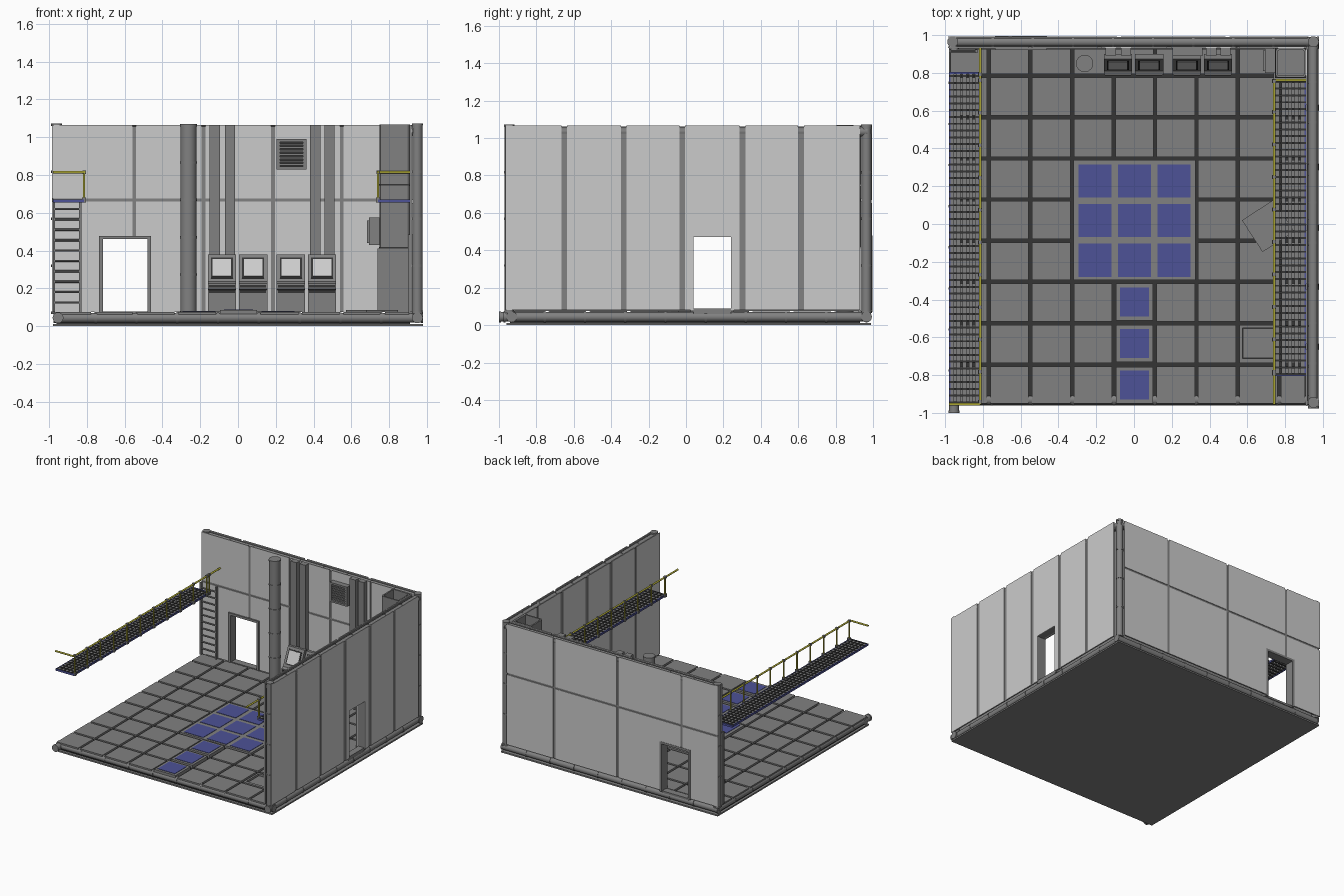
import bpy, bmesh, math
from mathutils import Vector, Matrix

if "Cube" in bpy.data.objects:
    bpy.data.objects.remove(bpy.data.objects["Cube"])


def mat(name, c):
    m = bpy.data.materials.new(name)
    m.diffuse_color = (*c, 1)
    m.use_nodes = True
    m.node_tree.nodes["Principled BSDF"].inputs["Base Color"].default_value = m.diffuse_color
    return m


LIGHT = mat("light_grey", (0.6, 0.6, 0.6))
GREY = mat("mid_grey", (0.22, 0.22, 0.22))
DARK = mat("dark_grey", (0.035, 0.035, 0.035))
BLUE = mat("blue", (0.075, 0.085, 0.31))
YELLOW = mat("yellow", (0.48, 0.45, 0.04))


def box(bm, x0, x1, y0, y1, z0, z1, rot=0):
    c = Vector(((x0 + x1) / 2, (y0 + y1) / 2, (z0 + z1) / 2))
    m = Matrix.Translation(c) @ Matrix.Rotation(rot, 4, 'Z') @ Matrix.Diagonal((x1 - x0, y1 - y0, z1 - z0, 1))
    return bmesh.ops.create_cube(bm, size=1, matrix=m)["verts"]


def cyl(bm, p, q, r, n=16):
    p, q = Vector(p), Vector(q)
    d = q - p
    m = Matrix.Translation((p + q) / 2) @ d.to_track_quat('Z', 'Y').to_matrix().to_4x4()
    bmesh.ops.create_cone(bm, cap_ends=True, segments=n, radius1=r, radius2=r, depth=d.length, matrix=m)


def done(bm, name, material, smooth=False):
    me = bpy.data.meshes.new(name)
    bm.to_mesh(me)
    bm.free()
    me.materials.append(material)
    ob = bpy.data.objects.new(name, me)
    bpy.context.collection.objects.link(ob)
    if smooth:
        bpy.context.view_layer.objects.active = ob
        ob.select_set(True)
        bpy.ops.object.shade_smooth_by_angle(angle=math.radians(40))
        ob.select_set(False)
    return ob


def boxes(name, material, items):
    bm = bmesh.new()
    for b in items:
        box(bm, *b)
    return done(bm, name, material)


def pipe(name, p, q, r=0.026, joints=9):
    p, q = Vector(p), Vector(q)
    bm, rings = bmesh.new(), bmesh.new()
    cyl(bm, p, q, r)
    u = (q - p).normalized() * 0.006
    for i in range(joints + 1):
        c = p.lerp(q, i / joints)
        cyl(rings, c - u, c + u, r + 0.003)
    done(bm, name, GREY, True)
    done(rings, name + "_joints", GREY, True)


# base plate, dark subfloor and edge pipes
boxes("base_plate", GREY, [(-0.98, 0.98, -0.96, 0.99, 0, 0.012)])
boxes("subfloor", DARK, [(-0.96, 0.91, -0.94, 0.93, 0.012, 0.058)])
Z = 0.044
pipe("front_base_pipe", (-0.97, -0.932, Z), (0.975, -0.932, Z))
pipe("back_base_pipe", (-0.97, 0.965, Z), (0.975, 0.965, Z))
pipe("left_base_pipe", (-0.953, -0.994, Z), (-0.953, 0.965, Z))
pipe("right_base_pipe", (0.95, -0.97, Z), (0.95, 0.965, Z))

# wall frame pipes
pipe("back_top_pipe", (-0.96, 0.965, 1.035), (0.95, 0.965, 1.035))
pipe("right_top_pipe", (0.95, -0.95, 1.035), (0.95, 0.965, 1.035))
for n, x, y in (("back_right", 0.95, 0.965), ("back_left", -0.96, 0.965), ("front_right", 0.95, -0.945)):
    pipe(n + "_post_pipe", (x, y, 0.07), (x, y, 1.066), joints=4)

# floor tiles
GX = [-0.98, -0.77, -0.55, -0.328, -0.107, 0.111, 0.331, 0.55, 0.77, 0.915]
GY = [-0.96, -0.745, -0.525, -0.306, -0.088, 0.13, 0.347, 0.565, 0.785, 0.935]
tiles = []
for i in range(9):
    for j in range(9):
        if (i in (3, 4, 5) and j in (3, 4, 5)) or (i == 7 and j == 1) or (i == 4 and j < 3):
            continue
        tiles.append((GX[i] + 0.009, GX[i + 1] - 0.009, GY[j] + 0.009, GY[j + 1] - 0.009, 0.05, 0.074))
# tile with open hatch
tiles += [(0.559, 0.575, -0.736, -0.534, 0.05, 0.074), (0.745, 0.761, -0.736, -0.534, 0.05, 0.074),
          (0.575, 0.745, -0.736, -0.712, 0.05, 0.074), (0.575, 0.745, -0.552, -0.534, 0.05, 0.074),
          (0.58, 0.74, -0.707, -0.557, 0.05, 0.06)]
boxes("floor_tiles", GREY, tiles)
boxes("loose_hatch_cover", GREY, [(0.61, 0.81, -0.11, 0.09, 0.074, 0.084, math.radians(33))])

# blue floor lights with frames
frames = [(-0.32, 0.325, -0.297, 0.338, 0.05, 0.078)]
blue = [(x - 0.0875, x + 0.0875, y - 0.0875, y + 0.0875, 0.07, 0.081)
        for x in (-0.207, 0.003, 0.213) for y in (-0.192, 0.018, 0.228)]
for y in (-0.413, -0.633, -0.853):
    frames.append((-0.095, 0.1, y - 0.097, y + 0.097, 0.05, 0.084))
    blue.append((-0.075, 0.08, y - 0.077, y + 0.077, 0.07, 0.087))
boxes("light_frames", GREY, frames)
boxes("blue_floor_lights", BLUE, blue)


# walls: panels with the doorway cut out
def cut(u0, u1, z0, z1, d):
    d0, d1, dz = d
    if u1 <= d0 or u0 >= d1 or z0 >= dz:
        return [(u0, u1, z0, z1)]
    out = []
    if u0 < d0:
        out.append((u0, d0, z0, z1))
    if u1 > d1:
        out.append((d1, u1, z0, z1))
    if z1 > dz:
        out.append((max(u0, d0), min(u1, d1), dz, z1))
    return out


def wall(name, along_x, us, zs, gap, door, face, back):
    put = lambda r, d: (r[0], r[1], *d, r[2], r[3]) if along_x else (*d, r[0], r[1], r[2], r[3])
    panels = []
    for a, b in zip(us, us[1:]):
        for c, d in zip(zs, zs[1:]):
            a2 = a if a == us[0] else a + gap / 2
            b2 = b if b == us[-1] else b - gap / 2
            c2 = c if c == zs[0] else c + 0.008
            d2 = d if d == zs[-1] else d - 0.008
            panels += [put(r, face) for r in cut(a2, b2, c2, d2, door)]
    boxes(name + "_panels", LIGHT, panels)
    boxes(name + "_seams", GREY, [put(r, back) for r in cut(us[0] + .005, us[-1] - .005, zs[0], zs[-1] - 0.008, door)])


BD = (-0.722, -0.47, 0.47)
RD = (0.04, 0.24, 0.47)
wall("back_wall_inner", True, [-0.985, -0.55, -0.182, 0.185, 0.55, 0.915], [0.075, 0.668, 1.066], 0.02, BD, (0.933, 0.939), (0.938, 0.943))
wall("back_wall_outer", True, [-0.985, -0.655, -0.08, 0.495, 0.925], [0.08, 0.66, 1.066], 0.02, BD, (0.988, 0.994), (0.983, 0.989))
RY = [-0.965, -0.65, -0.333, -0.02, 0.302, 0.615, 0.93]
wall("right_wall_inner", False, RY, [0.075, 1.066], 0.03, RD, (0.912, 0.918), (0.917, 0.922))
wall("right_wall_outer", False, RY, [0.08, 1.066], 0.03, RD, (0.973, 0.979), (0.968, 0.974))

# door frames lining the openings
boxes("back_door_frame", GREY, [(-0.735, -0.715, 0.922, 0.996, 0.07, 0.478), (-0.478, -0.46, 0.922, 0.996, 0.07, 0.478),
                                (-0.735, -0.46, 0.922, 0.996, 0.46, 0.478), (-0.715, -0.478, 0.935, 0.99, 0.06, 0.076)])
boxes("right_door_frame", GREY, [(0.9, 0.972, 0.024, 0.04, 0.07, 0.486), (0.9, 0.972, 0.24, 0.256, 0.07, 0.486),
                                 (0.9, 0.972, 0.024, 0.256, 0.47, 0.486), (0.92, 0.972, 0.04, 0.24, 0.06, 0.09)])

# standing column
pipe("column", (-0.262, 0.85, 0.075), (-0.262, 0.85, 1.064), 0.043, 5)

# wall ducts
boxes("wall_ducts", GREY, [(x, x + 0.054, 0.893, 0.935, 0.075, 1.066) for x in (-0.15, -0.07, 0.382, 0.458)])

# consoles: side profile extruded in x, screen plates on the slope
bm = bmesh.new()
screens, keys = bmesh.new(), bmesh.new()
prof = [(0.9, 0.075), (0.8, 0.075), (0.8, 0.19), (0.79, 0.195), (0.79, 0.225), (0.81, 0.235), (0.875, 0.38), (0.9, 0.38)]
slope = Vector((0, 0.065, 0.145)).normalized()
norm = Vector((0, -slope.z, slope.y))
for x in (-0.16, 0.005, 0.205, 0.37):
    f = bm.faces.new([bm.verts.new((x, y, z)) for y, z in prof])
    ext = bmesh.ops.extrude_face_region(bm, geom=[f])["geom"]
    bmesh.ops.translate(bm, vec=(0.15, 0, 0), verts=[v for v in ext if isinstance(v, bmesh.types.BMVert)])
    box(keys, x + 0.006, x + 0.144, 0.797, 0.803, 0.176, 0.19)
    box(keys, x + 0.006, x + 0.144, 0.787, 0.792, 0.205, 0.217)
    c = Vector((x + 0.075, 0.8425, 0.3075))
    for target, hw, hh, off in ((keys, 0.058, 0.06, 0.002), (screens, 0.049, 0.05, 0.004)):
        m = Matrix.Translation(c + norm * off) @ Matrix((Vector((1, 0, 0)), slope, norm)).transposed().to_4x4()
        bmesh.ops.create_cube(target, size=1, matrix=m @ Matrix.Diagonal((hw * 2, hh * 2, 0.004, 1)))
bmesh.ops.recalc_face_normals(bm, faces=bm.faces)
done(bm, "consoles", GREY)
done(keys, "console_trim", DARK)
done(screens, "console_screens", LIGHT)

# louvred wall vent
boxes("vent_frame", GREY, [(0.205, 0.222, 0.89, 0.935, 0.83, 0.99), (0.345, 0.362, 0.89, 0.935, 0.83, 0.99),
                           (0.205, 0.362, 0.89, 0.935, 0.83, 0.845), (0.205, 0.362, 0.89, 0.935, 0.975, 0.99)]
      + [(0.22, 0.347, 0.897, 0.915, 0.85 + i * 0.018, 0.86 + i * 0.018) for i in range(7)])
boxes("vent_back", DARK, [(0.22, 0.347, 0.92, 0.933, 0.84, 0.98)])

# corner chute with hollow top, seams and side box
bm = bmesh.new()
box(bm, 0.75, 0.911, 0.775, 0.932, 0.075, 1.068)
bm.faces.ensure_lookup_table()
bmesh.ops.bevel(bm, geom=[e for e in bm.edges if abs(e.verts[0].co.z - e.verts[1].co.z) > 0.5],
                offset=0.015, segments=2, affect='EDGES', profile=0.5)
top = max(bm.faces, key=lambda f: f.calc_center_median().z)
bmesh.ops.inset_region(bm, faces=[top], thickness=0.012)
r = bmesh.ops.extrude_face_region(bm, geom=[top])["geom"]
bmesh.ops.translate(bm, vec=(0, 0, -0.12), verts=[v for v in r if isinstance(v, bmesh.types.BMVert)])
bmesh.ops.delete(bm, geom=[top], context='FACES_ONLY') if top.is_valid else None
done(bm, "corner_chute", GREY)
boxes("chute_bands", GREY, [(0.74, 0.911, 0.767, 0.932, 0.075, 0.41)])
boxes("chute_seams", DARK, [(0.747, 0.911, 0.772, 0.932, z, z + 0.008) for z in (0.41, 0.745)])
boxes("chute_side_box", GREY, [(0.695, 0.75, 0.8, 0.93, 0.43, 0.575), (0.682, 0.695, 0.81, 0.92, 0.44, 0.56)])


# catwalks: grating, blue edge beams, yellow railing on the inner side
def catwalk(side, x0, x1, y0, y1, rail_x, ry0, ry1, end_y):
    n, w = 5, (x1 - x0) / 5
    boxes(side + "_catwalk_strips", GREY, [(x0 + i * w + 0.006, x0 + (i + 1) * w - 0.006, y0, y1, 0.66, 0.668) for i in range(n)])
    k = int((y1 - y0) / 0.036)
    boxes(side + "_catwalk_crossbars", DARK, [(x0, x1, y0 + i * 0.036, y0 + i * 0.036 + 0.01, 0.657, 0.671) for i in range(k + 1)])
    boxes(side + "_catwalk_edges", BLUE, [(x0, x0 + 0.008, y0, y1, 0.654, 0.67), (x1 - 0.008, x1, y0, y1, 0.654, 0.67),
                                          (x0, x1, y0 - 0.004, y0 + 0.006, 0.654, 0.67), (x0, x1, y1 - 0.006, y1 + 0.004, 0.654, 0.67)])
    rail, feet = bmesh.new(), bmesh.new()
    cyl(rail, (rail_x, ry0, 0.815), (rail_x, ry1, 0.815), 0.007, 10)
    cyl(rail, (x0, end_y, 0.815), (x1, end_y, 0.815), 0.007, 10)
    m = round((ry1 - ry0) / 0.175)
    for i in range(m + 1):
        y = ry0 + (ry1 - ry0) * i / m
        y = min(max(y, y0 + 0.008), y1 - 0.008)
        cyl(rail, (rail_x, y, 0.66), (rail_x, y, 0.815), 0.006, 10)
        box(feet, rail_x - 0.01, rail_x + 0.01, y - 0.01, y + 0.01, 0.655, 0.68)
        box(feet, rail_x - 0.009, rail_x + 0.009, y - 0.009, y + 0.009, 0.806, 0.824)
    done(rail, side + "_railing", YELLOW, True)
    done(feet, side + "_railing_brackets", GREY)


catwalk("left", -0.98, -0.815, -0.95, 0.8, -0.815, -0.955, 0.932, -0.955)
catwalk("right", 0.742, 0.91, -0.8, 0.765, 0.742, -0.955, 0.765, 0.762)

# ladder up to the left catwalk
bm = bmesh.new()
for x in (-0.975, -0.835):
    box(bm, x - 0.006, x + 0.006, 0.905, 0.925, 0.075, 0.665)
for i in range(10):
    cyl(bm, (-0.975, 0.915, 0.125 + i * 0.055), (-0.835, 0.915, 0.125 + i * 0.055), 0.006, 8)
done(bm, "ladder", GREY)
